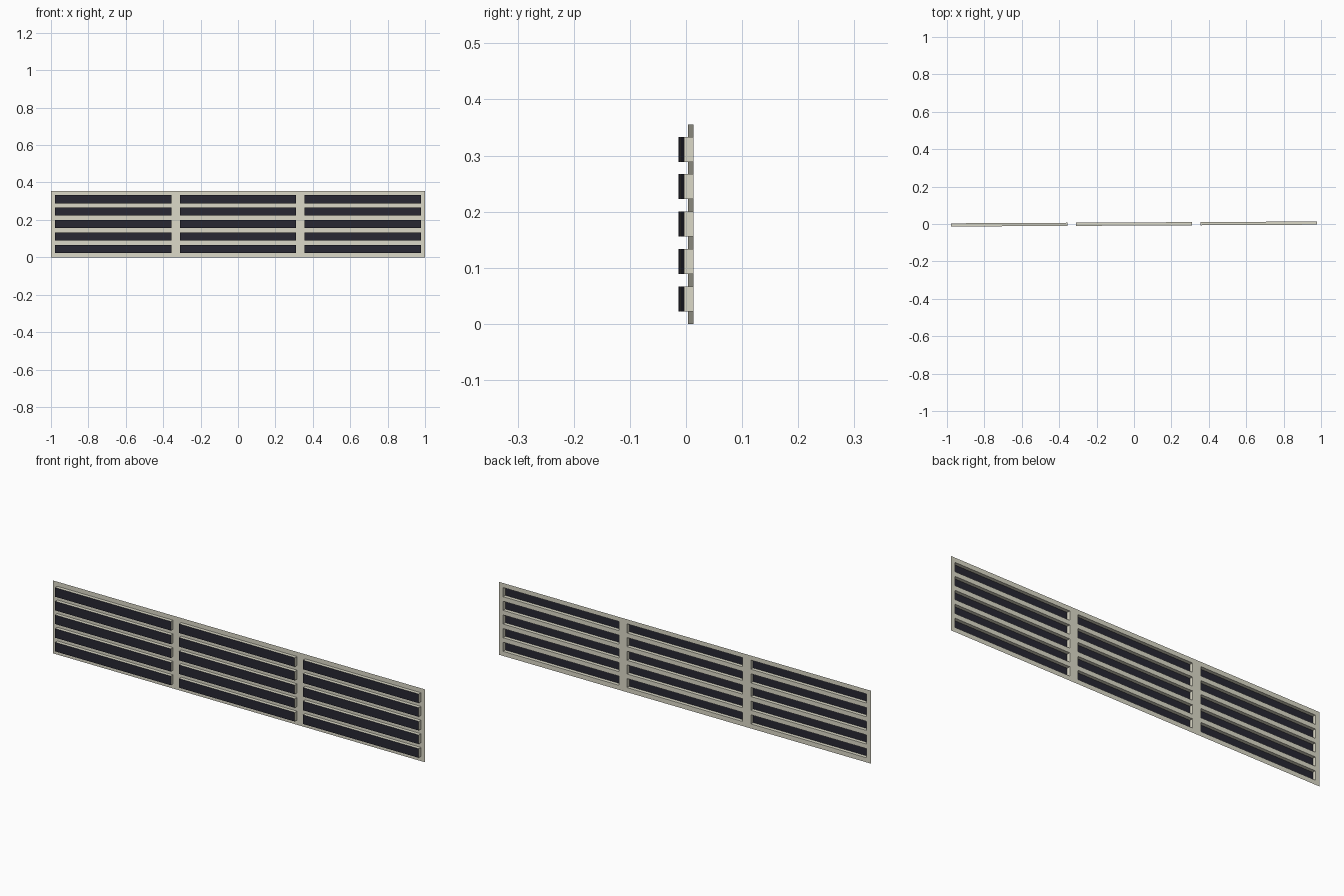
import bpy, bmesh

if "Cube" in bpy.data.objects:
    bpy.data.objects.remove(bpy.data.objects["Cube"])

U = 2 / 90              # layout module
SLOT_W, SLOT_H = 28 * U, 2 * U
COLS, ROWS = 3, 5
FRONT, BACK, SLOPE = -0.0085, 0.0085, 0.005   # panel sits very slightly skewed in plan

# grid lines: margin, slot, bar, slot, ... margin
xs = [-1.0, -1 + U]
for c in range(COLS):
    xs.append(xs[-1] + SLOT_W)
    xs.append(xs[-1] + (2 * U if c < COLS - 1 else U))
zs = [0.0, U]
for r in range(ROWS):
    zs.append(zs[-1] + SLOT_H)
    zs.append(zs[-1] + U)


def material(name, rgb):
    m = bpy.data.materials.new(name)
    m.diffuse_color = (*rgb, 1)
    m.use_nodes = True
    m.node_tree.nodes["Principled BSDF"].inputs["Base Color"].default_value = m.diffuse_color
    return m


def quad(bm, pts):
    bm.faces.new([bm.verts.new((x, y + SLOPE * x, z)) for x, y, z in pts])


def finish(bm, name, mat):
    bmesh.ops.remove_doubles(bm, verts=bm.verts, dist=1e-5)
    me = bpy.data.meshes.new(name)
    bm.to_mesh(me)
    bm.free()
    me.materials.append(mat)
    bpy.context.collection.objects.link(bpy.data.objects.new(name, me))


frame, panels = bmesh.new(), bmesh.new()
for i in range(len(xs) - 1):
    for j in range(len(zs) - 1):
        x0, x1, z0, z1 = xs[i], xs[i + 1], zs[j], zs[j + 1]
        ring = [(x0, z0), (x1, z0), (x1, z1), (x0, z1)]
        if i % 2 and j % 2:
            # raised slot: side walls and a dark front panel, open at the back
            for k in range(4):
                (ax, az), (bx, bz) = ring[k], ring[(k + 1) % 4]
                quad(frame, [(ax, FRONT, az), (ax, BACK, az),
                             (bx, BACK, bz), (bx, FRONT, bz)])
            quad(panels, [(x, FRONT, z) for x, z in ring])
        else:
            # flat frame sheet
            quad(frame, [(x, BACK, z) for x, z in ring])

finish(frame, "grille_frame", material("cream", (0.72, 0.70, 0.58)))
finish(panels, "slot_panels", material("dark", (0.02, 0.02, 0.032)))
